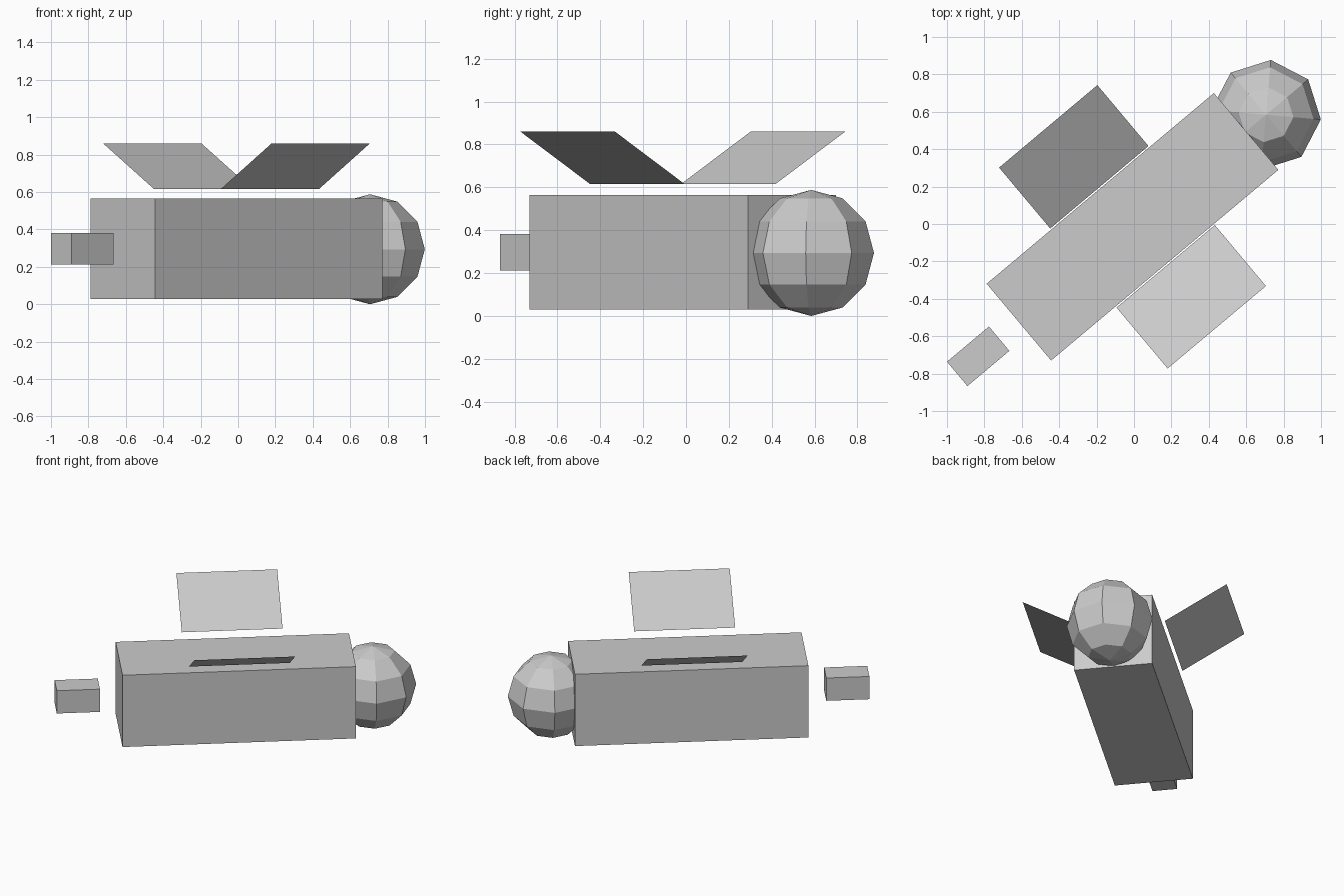
import bpy, bmesh, math
from mathutils import Matrix, Vector

if "Cube" in bpy.data.objects:
    bpy.data.objects.remove(bpy.data.objects["Cube"])

# One plain grey for everything
grey = bpy.data.materials.new("plain grey")
grey.diffuse_color = (0.6, 0.6, 0.6, 1)
grey.use_nodes = True
grey.node_tree.nodes["Principled BSDF"].inputs["Base Color"].default_value = grey.diffuse_color

# The whole bird points 40 degrees from +x; parts are laid out along its axis
FRAME = Matrix.Translation((-0.008, -0.015, 0)) @ Matrix.Rotation(math.radians(40), 4, 'Z')


def finish(name, bm):
    mesh = bpy.data.meshes.new(name)
    bm.transform(FRAME)
    bm.to_mesh(mesh)
    bm.free()
    mesh.materials.append(grey)
    obj = bpy.data.objects.new(name, mesh)
    bpy.context.collection.objects.link(obj)


def box(name, centre, size):
    bm = bmesh.new()
    bmesh.ops.create_cube(bm, size=1)
    bm.transform(Matrix.Translation(centre) @ Matrix.Diagonal((*size, 1)))
    finish(name, bm)


# Body and detached tail
box("body", (0, 0, 0.297), (1.586, 0.536, 0.536))
box("tail", (-1.077, 0, 0.297), (0.293, 0.17, 0.17))

# Faceted head
bm = bmesh.new()
bmesh.ops.create_uvsphere(bm, u_segments=8, v_segments=6, radius=0.294)
bm.transform(Matrix.Translation((0.932, 0, 0.294)))
finish("head", bm)

# Thin single-sheet wings, raised outward on both sides
for side, name in ((1, "left_wing"), (-1, "right_wing")):
    bm = bmesh.new()
    corners = [(-0.343, 0.276, 0.615), (0.343, 0.276, 0.615),
               (0.343, 0.701, 0.86), (-0.343, 0.701, 0.86)]
    face = bm.faces.new([bm.verts.new(Vector((x, y * side, z))) for x, y, z in corners])
    face.normal_update()
    if face.normal.z < 0:
        face.normal_flip()
    finish(name, bm)
